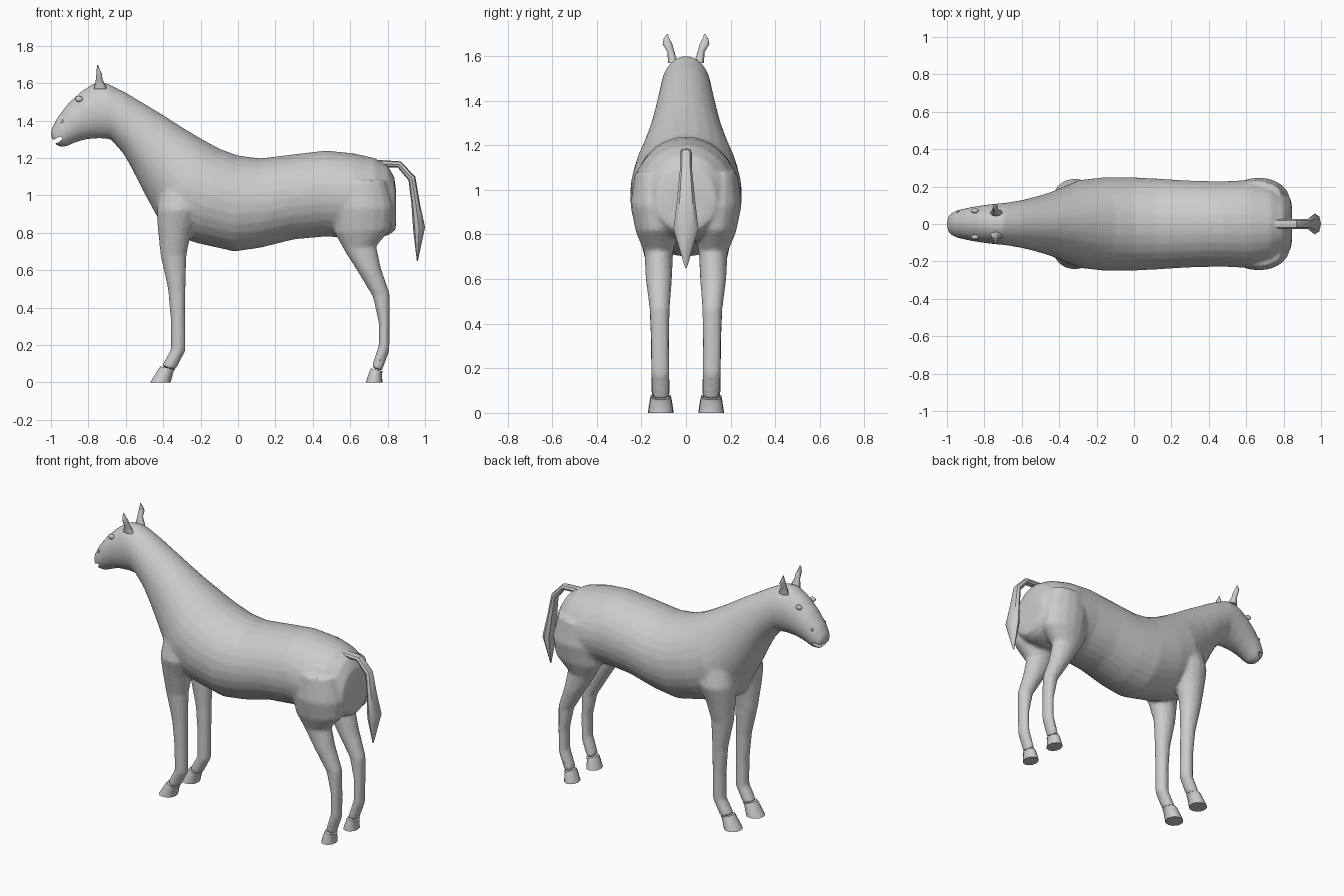
import bpy, bmesh, math
from mathutils import Vector


def loft(name, rings, n=16, y=0.0):
    """Skin elliptical rings: (x1, z1, x2, z2, half width, optional y)."""
    bm = bmesh.new()
    loops = []
    for r in rings:
        x1, z1, x2, z2, w = r[:5]
        yc = r[5] if len(r) > 5 else y
        c = Vector(((x1 + x2) / 2, yc, (z1 + z2) / 2))
        a = Vector(((x1 - x2) / 2, 0, (z1 - z2) / 2))
        loops.append([bm.verts.new(c + a * math.cos(2 * math.pi * i / n)
                                   + Vector((0, w * math.sin(2 * math.pi * i / n), 0)))
                      for i in range(n)])
    for p, q in zip(loops, loops[1:]):
        for i in range(n):
            bm.faces.new((p[i], p[(i + 1) % n], q[(i + 1) % n], q[i]))
    bm.faces.new(loops[0])
    bm.faces.new(loops[-1])
    bmesh.ops.recalc_face_normals(bm, faces=bm.faces)
    me = bpy.data.meshes.new(name)
    bm.to_mesh(me)
    bm.free()
    ob = bpy.data.objects.new(name, me)
    bpy.context.collection.objects.link(ob)
    return ob


def smooth(ob, deg=40):
    bpy.ops.object.select_all(action='DESELECT')
    ob.select_set(True)
    bpy.context.view_layer.objects.active = ob
    bpy.ops.object.shade_smooth_by_angle(angle=math.radians(deg))


# Torso, neck and head: top point, bottom point, half width
torso = [
    (.845, 1.03, .845, .84, .09), (.835, 1.10, .84, .81, .135), (.80, 1.16, .80, .785, .165),
    (.73, 1.20, .73, .77, .21), (.62, 1.225, .62, .77, .235), (.47, 1.24, .47, .78, .228),
    (.30, 1.22, .30, .765, .232), (.12, 1.198, .12, .72, .243), (0, 1.213, -.02, .70, .25),
    (-.10, 1.25, -.22, .745, .25), (-.20, 1.305, -.38, .80, .235), (-.30, 1.365, -.44, .90, .20),
    (-.40, 1.43, -.50, 1.01, .168), (-.50, 1.49, -.56, 1.13, .145), (-.60, 1.55, -.61, 1.22, .127),
    (-.70, 1.60, -.68, 1.30, .113), (-.77, 1.60, -.74, 1.305, .107), (-.84, 1.555, -.81, 1.30, .098),
    (-.91, 1.49, -.865, 1.285, .087), (-.97, 1.41, -.92, 1.26, .074), (-1.0, 1.35, -.952, 1.26, .058),
    (-1.0, 1.31, -.972, 1.268, .035)]
body = loft("horse_body", torso, 28)

# Legs: front point, back point, half width, sideways centre
front_leg = [
    (-.41, 1.06, -.18, 1.06, .08, .135), (-.435, .92, -.20, .92, .11, .135),
    (-.43, .83, -.25, .80, .085, .13), (-.415, .68, -.275, .68, .060, .122),
    (-.375, .50, -.28, .50, .046, .12), (-.36, .33, -.28, .33, .042, .117),
    (-.36, .175, -.28, .17, .042, .115), (-.41, .085, -.335, .065, .042, .113)]
hind_leg = [
    (.52, 1.08, .79, 1.08, .08, .15), (.50, .93, .835, .93, .12, .13),
    (.515, .80, .82, .82, .095, .13), (.565, .71, .74, .73, .065, .122),
    (.635, .60, .765, .61, .060, .122), (.72, .46, .813, .47, .046, .118),
    (.752, .32, .812, .32, .041, .117), (.752, .20, .81, .17, .041, .115),
    (.713, .08, .77, .06, .04, .113)]
parts = [body]
for rings in (front_leg, hind_leg):
    for s in (1, -1):
        parts.append(loft("leg", [r[:5] + (r[5] * s,) for r in rings], 16))

# Merge torso and legs into one smooth skin
bpy.ops.object.select_all(action='DESELECT')
for p in parts:
    p.select_set(True)
bpy.context.view_layer.objects.active = body
bpy.ops.object.join()
rem = body.modifiers.new("skin", 'REMESH')
rem.mode = 'VOXEL'
rem.voxel_size = 0.011
sm = body.modifiers.new("soften", 'SMOOTH')
sm.factor = 0.5
sm.iterations = 8

# Mouth slit cut through the muzzle
cutter = loft("mouth_cutter", [(-1.03, 1.30, -1.02, 1.255, .12), (-.985, 1.30, -.968, 1.279, .12),
                               (-.955, 1.316, -.950, 1.288, .12), (-.940, 1.312, -.938, 1.302, .12)], 4)
# square section so the slit keeps its height across the muzzle
for v in cutter.data.vertices:
    v.co.y *= 4
cutter.hide_render = True
cutter.hide_set(True)
cut = body.modifiers.new("mouth", 'BOOLEAN')
cut.operation = 'DIFFERENCE'
cut.object = cutter
cut.solver = 'EXACT'
smooth(body, 60)

# Hooves, ears, eyes and nostrils on both sides
for s, side in ((1, "left"), (-1, "right")):
    smooth(loft("front_hoof_" + side, [(-.415, .085, -.335, .07, .045), (-.425, .072, -.345, .058, .048),
                                       (-.47, 0, -.36, 0, .058)], 12, .113 * s))
    smooth(loft("hind_hoof_" + side, [(.71, .075, .775, .06, .043), (.705, .065, .77, .05, .047),
                                      (.683, 0, .772, 0, .056)], 12, .113 * s))
    smooth(loft("ear_" + side, [(-.77, 1.57, -.70, 1.57, .022, .058 * s), (-.76, 1.62, -.725, 1.62, .016, .068 * s),
                                (-.757, 1.655, -.727, 1.65, .022, .083 * s),
                                (-.755, 1.68, -.74, 1.675, .013, .087 * s),
                                (-.752, 1.70, -.747, 1.695, .003, .084 * s)], 8), 60)
    for name, loc, size in (("eye_", (-.85, .070, 1.515), (.021, .013, .016)),
                            ("nostril_", (-.94, .064, 1.395), (.007, .008, .011))):
        bpy.ops.mesh.primitive_uv_sphere_add(segments=12, ring_count=8, radius=1,
                                             location=(loc[0], loc[1] * s, loc[2]))
        ob = bpy.context.object
        ob.name = name + side
        ob.scale = size
        smooth(ob, 60)

# Tail
tail = loft("tail", [(.74, 1.19, .74, 1.15, .025), (.87, 1.182, .855, 1.148, .026),
                     (.948, 1.10, .912, 1.08, .027), (.972, .96, .927, .96, .04),
                     (1.0, .83, .936, .82, .056), (.962, .65, .956, .65, .004)], 8)
smooth(tail, 40)
